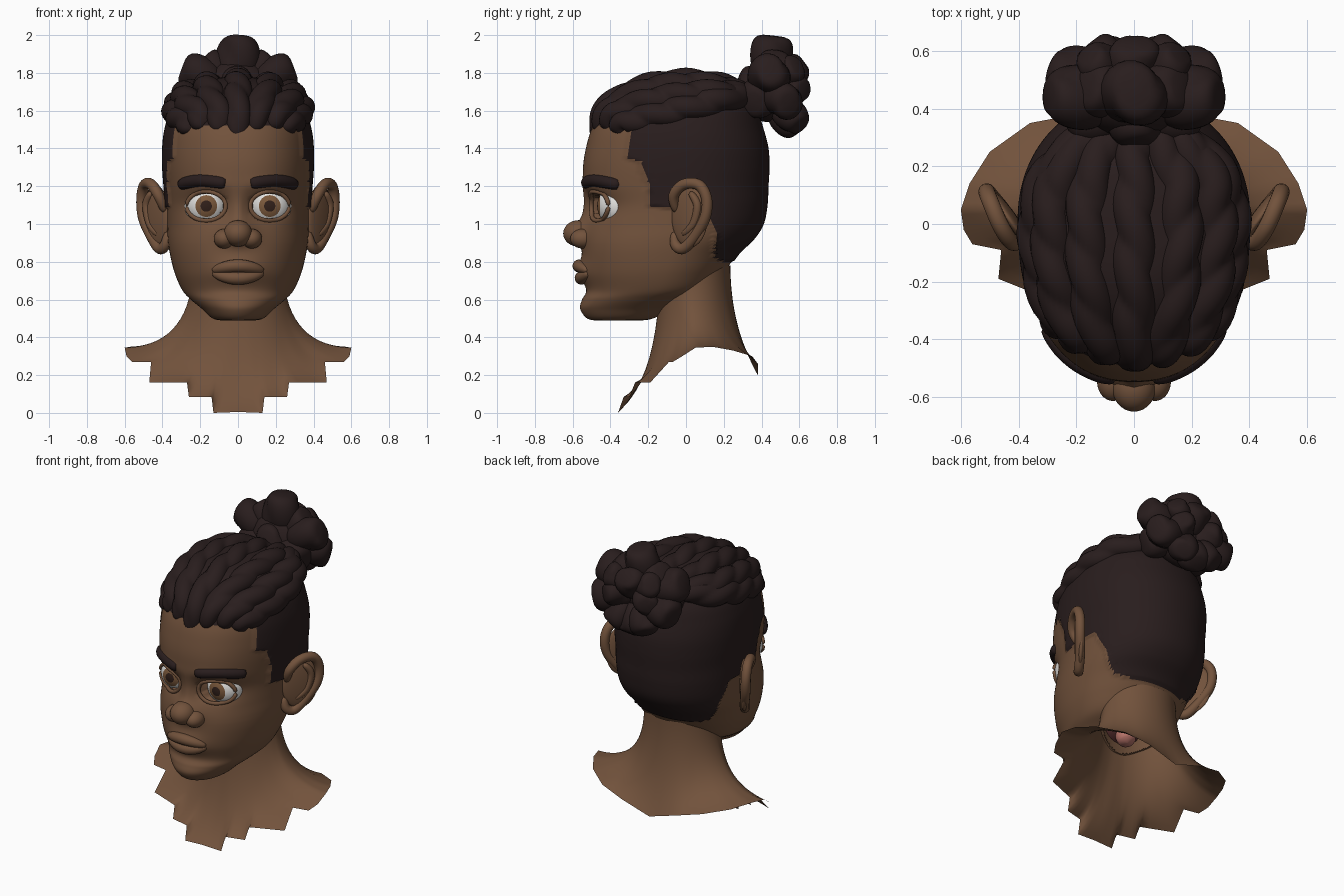
import bpy, bmesh, math
from mathutils import Vector, Matrix
from mathutils.bvhtree import BVHTree

if "Cube" in bpy.data.objects:
    bpy.data.objects.remove(bpy.data.objects["Cube"])

def material(name, rgb):
    m = bpy.data.materials.new(name)
    m.diffuse_color = (*rgb, 1)
    m.use_nodes = True
    m.node_tree.nodes["Principled BSDF"].inputs["Base Color"].default_value = m.diffuse_color
    return m

SKIN = material("brown skin", (0.168, 0.085, 0.045))
HAIR = material("dark hair", (0.022, 0.0125, 0.0125))
WHITE = material("eye white", (0.75, 0.74, 0.72))
IRIS = material("iris brown", (0.20, 0.10, 0.045))
PUPIL = material("pupil dark", (0.03, 0.014, 0.01))
MAROON = material("mouth maroon", (0.10, 0.03, 0.03))
PINK = material("tongue pink", (0.46, 0.17, 0.14))

# ---------- helpers ----------
def add(name, verts, faces, mats, index=None, mirror=False):
    me = bpy.data.meshes.new(name)
    me.from_pydata([tuple(v) for v in verts], [], faces)
    for m in mats:
        me.materials.append(m)
    for i, p in enumerate(me.polygons):
        p.use_smooth = True
        if index:
            p.material_index = index[i]
    bm = bmesh.new()
    bm.from_mesh(me)
    bmesh.ops.recalc_face_normals(bm, faces=bm.faces[:])
    loose = [v for v in bm.verts if not v.link_faces]
    bmesh.ops.delete(bm, geom=loose, context='VERTS')
    bm.to_mesh(me)
    bm.free()
    ob = bpy.data.objects.new(name, me)
    bpy.context.collection.objects.link(ob)
    if mirror:
        ob.modifiers.new("mirror", 'MIRROR')
    return ob

def ring_faces(rows, cols):
    f = [(r*cols + c, r*cols + (c+1) % cols, (r+1)*cols + (c+1) % cols, (r+1)*cols + c)
         for r in range(rows-1) for c in range(cols)]
    return f + [tuple(range(cols)), tuple(range((rows-1)*cols, rows*cols))]

def smooth_path(pts, n):
    """Catmull-Rom through pts, n steps per span, any dimension."""
    p = [pts[0]] + list(pts) + [pts[-1]]
    out = []
    for i in range(1, len(p)-2):
        for k in range(n):
            t = k/n
            out.append([0.5*(2*b + (c-a)*t + (2*a-5*b+4*c-d)*t*t + (3*b-a-3*c+d)*t**3)
                        for a, b, c, d in zip(p[i-1], p[i], p[i+1], p[i+2])])
    return out + [list(pts[-1])]

def interp(x, table):
    if x <= table[0][0]:
        return table[0][1]
    for (a, va), (b, vb) in zip(table, table[1:]):
        if x <= b:
            return va + (vb-va)*(x-a)/(b-a)
    return table[-1][1]

def tube(name, path, r, mat, k=6, twist=None, cols=16, mirror=False):
    """Round or rope-twisted tube; k sets how blunt the ends are."""
    path = [Vector(p) for p in path]
    n, verts, rows = None, [], len(path)
    for i, p in enumerate(path):
        t = (path[min(i+1, rows-1)] - path[max(i-1, 0)]).normalized()
        n = n or t.orthogonal()
        n = (n - t*n.dot(t)).normalized()
        b = t.cross(n)
        u = i/(rows-1)
        ru = r*math.sqrt(max(0.002, 1 - abs(2*u-1)**k))
        for c in range(cols):
            a = 2*math.pi*c/cols
            rr = ru if twist is None else ru*(0.8 + 0.22*abs(math.cos(a + twist*u)))
            verts.append(p + (n*math.cos(a) + b*math.sin(a))*rr)
    return add(name, verts, ring_faces(rows, cols), [mat], mirror=mirror)

def ellipsoid(name, c, s, mats, rot=0, bands=(), mirror=False, rows=25, cols=32):
    """Ellipsoid with poles along y; bands = row counts after which the colour changes."""
    R = Matrix.Rotation(rot, 3, 'Z')
    verts = []
    for i in range(rows):
        th = max(0.005, min(math.pi-0.005, math.pi*i/(rows-1)))
        for j in range(cols):
            a = 2*math.pi*j/cols
            d = Vector((math.sin(th)*math.cos(a)*s[0], -math.cos(th)*s[1], math.sin(th)*math.sin(a)*s[2]))
            verts.append(Vector(c) + R @ d)
    idx = [sum(i//cols >= b for b in bands) for i in range((rows-1)*cols)] + [0, len(bands)]
    return add(name, verts, ring_faces(rows, cols), mats, idx, mirror)

# ---------- head: lofted rings (z, front y, back y, half width) ----------
RINGS = [(.488, -.45, -.28, .05), (.498, -.52, -.18, .13), (.55, -.56, -.08, .19), (.60, -.55, .03, .25),
         (.65, -.525, .13, .295), (.74, -.54, .20, .335), (.84, -.545, .27, .36), (.92, -.54, .35, .372),
         (1.0, -.525, .40, .375), (1.1, -.51, .42, .378), (1.2, -.54, .425, .383), (1.3, -.545, .43, .39),
         (1.4, -.53, .425, .39), (1.5, -.50, .40, .378), (1.6, -.44, .365, .345), (1.7, -.33, .29, .27),
         (1.76, -.20, .19, .17), (1.78, -.03, .03, .03)]
# soft sculpting: (x, z, x spread, z spread, push toward -y), mirrored in x
BUMPS = [(0, 1.08, .05, .09, .035), (0, .955, .08, .06, .075), (.165, 1.09, .10, .07, -.035),
         (0, .75, .13, .065, .035), (.15, 1.21, .12, .035, .008)]
FADE = [(.80, .2), (.82, .15), (.95, .16), (1.085, .1), (1.09, -.19), (1.21, -.19), (1.33, -.24),
        (1.35, -.31), (1.52, -.285), (1.54, -1)]
EYE = Vector((.168, -.355, 1.095))

def in_fade(p):
    return p.z > .80 and p.y >= interp(p.z, FADE) - 1e-5

COLS = 144
rows = smooth_path(RINGS, 9)
verts = []
for z, yf, yb, w in rows:
    yc = yf + .57*(yb-yf)
    for c in range(COLS):
        a = 2*math.pi*c/COLS
        s, co = math.sin(a), math.cos(a)
        e = interp(z, [(.55, 1), (.9, .87)]) if co > 0 else .95
        x = w*math.copysign(abs(s)**e, s)
        y = yc + (yf-yc if co > 0 else yb-yc)*abs(co)**e
        if co > 0:
            for bx, bz, sx, sz, push in BUMPS:
                y -= push*math.exp(-((abs(x)-bx)/sx)**2 - ((z-bz)/sz)**2)
            # eye opening, sunk behind the eyeball
            dx, dz = abs(x)-EYE.x, z-EYE.z
            if (dx/.102)**2 + (dz/.075)**2 < 1:
                y = max(y, EYE.y - math.sqrt(max(0, .115**2 - dx*dx - dz*dz)) + .02)
        edge = interp(z, FADE)
        if .8 < z < 1.52 and abs(x) > .2 and abs(y-edge) < .013:
            y = edge
        p = Vector((x, y, z))
        if in_fade(p):
            p.x += .012*s
            p.y += .012*max(0, -co)
        verts.append(p)
faces = ring_faces(len(rows), COLS)
skull = BVHTree.FromPolygons(verts, faces)
kept, index = [], []
for f in faces:
    m = sum((verts[i] for i in f), Vector())/len(f)
    # leave the head open into the neck
    if m.z < .86 and (m.x/.22)**2 + ((m.y-.035)/.18)**2 < 1:
        continue
    kept.append(f)
    index.append(int(in_fade(m)))
add("head", verts, kept, [SKIN, HAIR], index)

def face_point(x, z, out=0):
    hit = skull.ray_cast(Vector((x, -2, z)), Vector((0, 1, 0)))[0]
    return (x, hit.y - out, z)

# ---------- neck and shoulders: open shell with a stepped hem ----------
HEM = [(0, -.36, .005), (.13, -.36, 0), (.14, -.33, .085), (.26, -.30, .085), (.27, -.27, .16), (.47, -.19, .16),
       (.46, -.09, .27), (.56, -.07, .27), (.59, -.02, .30), (.60, .05, .345), (.57, .14, .35), (.5, .25, .33),
       (.36, .35, .30), (.2, .38, .26), (0, .38, .20)]
hem = []
for a, b in zip(HEM, HEM[1:]):
    hem += [Vector(a).lerp(Vector(b), k/4) for k in range(4)]
hem.append(Vector(HEM[-1]))
verts, N = [], 17
for i, h in enumerate(hem):
    w = min(7, i, len(hem)-1-i)
    soft = sum(hem[i-w:i+w+1], Vector())/(2*w+1)
    phi = math.atan2(soft.x, .035-soft.y)
    nx, ny = .24*math.sin(phi), .035 - (.175 if phi < math.pi/2 else .2)*math.cos(phi)
    p0 = Vector((nx, ny, .78))
    p1 = Vector((nx, ny, interp(math.degrees(phi), [(0, .18), (90, .38), (180, .46)])))
    for k in range(N):
        t = k/(N-1)
        verts.append(p0*(1-t)**2 + p1*2*t*(1-t) + soft.lerp(h, t**3)*t*t)
faces = [(i*N+k, i*N+k+1, (i+1)*N+k+1, (i+1)*N+k) for i in range(len(hem)-1) for k in range(N-1)]
add("neck_and_shoulders", verts, faces, [SKIN], mirror=True)

# ---------- mouth interior, seen through the neck ----------
ellipsoid("mouth_lining", (0, -.25, .68), (.17, .24, .115), [MAROON])
throat = [(0, -.35, .70), (0, -.2, .68), (0, -.10, .63), (0, -.06, .54)]
tube("tongue", smooth_path(throat, 6), .06, PINK, k=8)

# ---------- nose ----------
ellipsoid("nose_tip", (0, -.568, .95), (.075, .082, .07), [SKIN])
ellipsoid("nostril_wing", (.073, -.545, .922), (.055, .068, .052), [SKIN], mirror=True)

# ---------- lips ----------
XS = [-.135, -.09, -.04, 0, .04, .09, .135]
upper = [face_point(x, .752 + .026*(1-(x/.135)**2), -.005) for x in XS]
lower = [face_point(x, .742 - .028*(1-(x/.135)**2), -.007) for x in XS]
tube("upper_lip", smooth_path(upper, 5), .034, SKIN, k=2.5)
tube("lower_lip", smooth_path(lower, 5), .035, SKIN, k=2.5)

# ---------- eyes, lids and brows ----------
ellipsoid("eyeball", EYE, (.115, .115, .115), [PUPIL, IRIS, WHITE], bands=(2, 4), mirror=True)
lid = []
for i in range(41):
    a = 2*math.pi*i/40
    dx, dz = .103*math.cos(a), .077*math.sin(a)
    y = EYE.y - math.sqrt(max(0, .117**2 - dx*dx - dz*dz))
    rim_y = face_point(EYE.x + dx*1.12, EYE.z + dz*1.12)[1]
    lid.append((EYE.x + dx, min(y, rim_y + .008), EYE.z + dz))
tube("eyelids", lid, .012, SKIN, k=200, cols=10, mirror=True)
brow = [face_point(x, z, -.017) for x, z in [(.06, 1.215), (.12, 1.224), (.19, 1.23), (.25, 1.223), (.305, 1.207)]]
tube("eyebrow", smooth_path(brow, 5), .034, HAIR, k=10, mirror=True)

# ---------- ears ----------
ellipsoid("ear_bowl", (.435, .02, 1.04), (.028, .115, .165), [SKIN], rot=math.radians(-35), mirror=True)
rim = [(.385, -.05, 1.06), (.42, -.065, 1.15), (.46, -.01, 1.21), (.495, .07, 1.205), (.51, .11, 1.13),
       (.50, .10, 1.03), (.455, .045, .93), (.415, -.015, .87), (.385, -.055, .89), (.37, -.06, .96)]
tube("ear_rim", smooth_path(rim, 6), .029, SKIN, k=10, mirror=True)
fold = [(.46, .02, 1.17), (.485, .06, 1.10), (.465, .04, 1.0), (.42, -.02, .94)]
tube("ear_fold", smooth_path(fold, 6), .022, SKIN, k=4, mirror=True)

# ---------- rope braids running from hairline to bun ----------
WIDTH = [(-.5, .12), (-.45, .18), (-.35, .255), (-.2, .31), (0, .332), (.15, .305), (.33, .15)]
TOP = [(-.5, 1.49), (-.45, 1.57), (-.35, 1.66), (-.2, 1.73), (0, 1.753), (.15, 1.735), (.33, 1.69)]
SIDE = [(-.5, 1.49), (-.2, 1.565), (0, 1.61), (.33, 1.69)]
for k in range(-3, 4):
    s = k/3
    y0 = -.44 + .11*abs(s)**1.5
    pts = []
    for i in range(9):
        y = y0 + (.33-y0)*i/8
        a = s*math.pi/2
        zt, zs = interp(y, TOP), interp(y, SIDE)
        pts.append((interp(y, WIDTH)*math.sin(a), y, zs + (zt-zs)*math.cos(a)))
    first = pts[0]
    pts.insert(0, (first[0]*.95, first[1]-.03, first[2] - .135 + .075*abs(s)))
    tube("top_braid", smooth_path(pts, 8), .077, HAIR, k=8, twist=(14 if k <= 0 else -14), cols=24)

# ---------- bun: swirled lumps around a core ----------
CORE = Vector((-.008, .43, 1.71))
ellipsoid("bun_core", CORE, (.19, .13, .17), [HAIR])
LUMPS = [(0, .45, 1.88, .118), (0, .55, 1.80, .095), (.195, .44, 1.785, .110), (.19, .51, 1.66, .105),
         (.10, .56, 1.71, .086), (.085, .555, 1.575, .088), (0, .54, 1.555, .092), (.13, .385, 1.67, .105),
         (.10, .46, 1.82, .096), (0, .37, 1.73, .10), (.11, .54, 1.80, .082)]
for x, y, z, r in LUMPS:
    c = Vector((x, y, z))
    d = (c-CORE).normalized()
    path = [c - d*r*math.cos(math.pi*i/16) for i in range(17)]
    tube("bun_lump", path, r*1.03, HAIR, k=2, twist=2.5, cols=24, mirror=x > 0)
